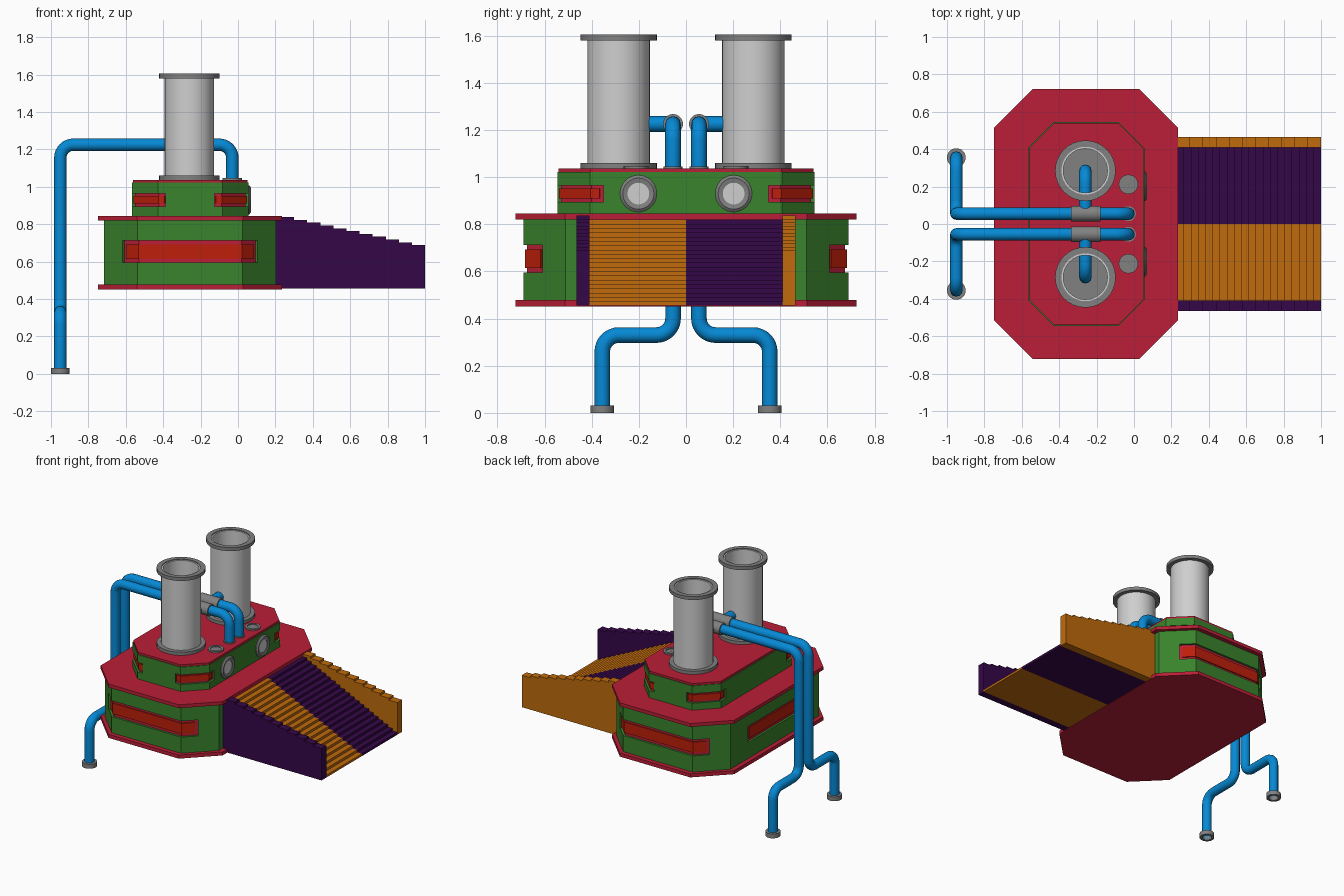
import bpy, bmesh, math
from mathutils import Vector, Matrix

if "Cube" in bpy.data.objects:
    bpy.data.objects.remove(bpy.data.objects["Cube"])


def colour(name, r, g, b):
    m = bpy.data.materials.new(name)
    m.diffuse_color = [(c / 255) ** 2.2 for c in (r, g, b)] + [1]
    m.use_nodes = True
    m.node_tree.nodes["Principled BSDF"].inputs["Base Color"].default_value = m.diffuse_color
    return m


CRIMSON = colour("crimson", 186, 36, 58)
GREEN = colour("green", 60, 130, 48)
RED = colour("orange_red", 188, 36, 18)
BLUE = colour("blue", 14, 136, 212)
GREY = colour("grey", 128, 128, 128)
PALE = colour("pale_grey", 206, 206, 206)
PURPLE = colour("purple", 56, 16, 74)
ORANGE = colour("orange", 190, 106, 20)


def finish(name, bm, mat, smooth=False):
    bmesh.ops.recalc_face_normals(bm, faces=bm.faces)
    me = bpy.data.meshes.new(name)
    bm.to_mesh(me)
    bm.free()
    me.materials.append(mat)
    ob = bpy.data.objects.new(name, me)
    bpy.context.collection.objects.link(ob)
    if smooth:
        bpy.ops.object.select_all(action='DESELECT')
        ob.select_set(True)
        bpy.context.view_layer.objects.active = ob
        bpy.ops.object.shade_smooth_by_angle(angle=math.radians(35))
    return ob


def extrude(name, pts, vec, mat):
    """Closed outline pushed along a vector."""
    bm = bmesh.new()
    f = bm.faces.new([bm.verts.new(p) for p in pts])
    r = bmesh.ops.extrude_face_region(bm, geom=[f])
    bmesh.ops.translate(bm, vec=vec, verts=[v for v in r["geom"] if isinstance(v, bmesh.types.BMVert)])
    return finish(name, bm, mat)


def lathe(name, profile, loc, mat, axis='Z', n=32):
    """Closed (radius, height) profile spun around an axis."""
    bm = bmesh.new()
    rings = [[bm.verts.new((r * math.cos(2 * math.pi * k / n), r * math.sin(2 * math.pi * k / n), z))
              for k in range(n)] for r, z in profile]
    for i, a in enumerate(rings):
        b = rings[(i + 1) % len(rings)]
        for k in range(n):
            bm.faces.new((a[k], a[(k + 1) % n], b[(k + 1) % n], b[k]))
    if axis == 'X':
        bm.transform(Matrix.Rotation(math.pi / 2, 4, 'Y'))
    bm.transform(Matrix.Translation(loc))
    return finish(name, bm, mat, True)


def tube(name, r_in, r_out, z0, z1, loc, mat, axis='Z'):
    return lathe(name, [(r_in, z0), (r_out, z0), (r_out, z1), (r_in, z1)], loc, mat, axis)


def disc(name, r, z0, z1, loc, mat, axis='Z'):
    return tube(name, 0.001, r, z0, z1, loc, mat, axis)


def pipe(name, pts, mat, radius=0.033, bend=0.07):
    """Round pipe through corner points with rounded elbows."""
    pts = [Vector(p) for p in pts]
    path = [pts[0]]
    for a, p, b in zip(pts, pts[1:], pts[2:]):
        u, v = (a - p).normalized() * bend, (b - p).normalized() * bend
        for k in range(9):
            t = math.pi / 2 * k / 8
            path.append(p + u * (1 - math.sin(t)) + v * (1 - math.cos(t)))
    path.append(pts[-1])
    cu = bpy.data.curves.new(name, 'CURVE')
    cu.dimensions = '3D'
    cu.bevel_depth, cu.bevel_resolution = radius, 4
    sp = cu.splines.new('POLY')
    sp.points.add(len(path) - 1)
    for q, p in zip(sp.points, path):
        q.co = (*p, 1)
    cu.materials.append(mat)
    ob = bpy.data.objects.new(name, cu)
    bpy.context.collection.objects.link(ob)
    bpy.ops.object.select_all(action='DESELECT')
    ob.select_set(True)
    bpy.context.view_layer.objects.active = ob
    bpy.ops.object.convert(target='MESH')


CX = -0.256  # centre of the building in x


def octagon(hx, hy, c, d=0.0):
    """Corners of a chamfered rectangle, inset by d; edge 0 faces the front."""
    hx, hy, c = hx - d, hy - d, c - d * 0.586
    a, b = hx - c, hy - c
    return [Vector((CX + x, y)) for x, y in ((-a, -hy), (a, -hy), (hx, -b), (hx, b),
                                             (a, hy), (-a, hy), (-hx, b), (-hx, -b))]


def slab(name, oct_, z0, z1, mat):
    return extrude(name, [(p.x, p.y, z0) for p in oct_], (0, 0, z1 - z0), mat)


def band(name, outer, inner, u0, u1, z0, z1, mat):
    """Part of the wall between perimeter positions u0 and u1 (whole numbers are corners)."""
    us = [u0] + [k for k in range(math.ceil(u0 + 1e-6), math.ceil(u1 - 1e-6))] + [u1]

    def at(ring, u):
        i = math.floor(u)
        p = ring[i % 8].lerp(ring[(i + 1) % 8], u - i)
        return (p.x, p.y, z0)
    pts = [at(outer, u) for u in us] + [at(inner, u) for u in reversed(us)]
    return extrude(name, pts, (0, 0, z1 - z0), mat)


def storey(name, dims, z0, z1, frame, bar, windows):
    outer = octagon(*dims)
    back, mid, deep = (octagon(*dims, d) for d in (0.015, 0.007, 0.02))
    slab(name + "_wall_low", outer, z0, frame[0], GREEN)
    slab(name + "_wall_high", outer, frame[1], z1, GREEN)
    slab(name + "_window_frame", back, frame[0], frame[1], CRIMSON)
    for i, (u0, u1) in enumerate(windows):
        nxt = windows[i + 1][0] if i + 1 < len(windows) else windows[0][0] + 8
        band(name + "_wall_pier", outer, deep, u1, nxt, *frame, GREEN)
        e = 0.025 if u1 - u0 < 1.3 else 0.08
        band(name + "_window_bar", mid, deep, u0 + e, u1 - e, *bar, RED)


# Two octagonal storeys with their rims
storey("lower", (0.46, 0.69, 0.18), 0.475, 0.825, (0.595, 0.712), (0.615, 0.692),
       [(-0.45, 1.45), (3.55, 5.45), (6.2, 6.8)])
storey("upper", (0.311, 0.545, 0.138), 0.84, 1.022, (0.895, 0.965), (0.91, 0.952),
       [(0.88, 2.07), (2.93, 4.12), (4.88, 6.07), (6.93, 8.12)])
rim = octagon(0.492, 0.722, 0.208)
slab("bottom_rim", rim, 0.452, 0.478, CRIMSON)
slab("middle_rim", rim, 0.82, 0.845, CRIMSON)
slab("roof", octagon(0.311, 0.545, 0.138, 0.005), 1.022, 1.037, CRIMSON)

# Wide staircase in two colours, with stepped side walls
X0, X1, ZB = 0.2, 1.0, 0.455


def stairs(name, y0, y1, n, top, bottom, mat):
    start = 0.23
    w = (X1 - start) / n
    pts = [(X1, y0, ZB), (X0, y0, ZB)]
    for k in range(n):
        z = top + (bottom - top) * k / (n - 1)
        pts += [(X0 if k == 0 else start + k * w, y0, z), (start + (k + 1) * w, y0, z)]
    extrude(name, pts, (0, y1 - y0, 0), mat)


stairs("front_steps", -0.41, 0, 20, 0.82, 0.472, ORANGE)
stairs("back_steps", 0, 0.41, 20, 0.82, 0.472, PURPLE)
stairs("front_side_wall", -0.465, -0.41, 11, 0.838, 0.688, PURPLE)
stairs("back_side_wall", 0.41, 0.465, 11, 0.838, 0.688, ORANGE)

for s in (-1, 1):
    # Open chimneys with flanges
    c = (-0.26, s * 0.285, 0)
    tube("chimney", 0.118, 0.132, 1.04, 1.6, c, PALE)
    tube("chimney_top_flange", 0.128, 0.162, 1.58, 1.605, c, GREY)
    disc("chimney_base_flange", 0.162, 1.035, 1.06, c, GREY)
    # Pipe from the roof over the edge down to the ground
    y = s * 0.055
    pipe("long_pipe", [(-0.03, y, 1.03), (-0.03, y, 1.225), (-0.95, y, 1.225), (-0.95, y, 0.33),
                       (-0.95, s * 0.355, 0.33), (-0.95, s * 0.355, 0.005)], BLUE)
    pipe("chimney_pipe", [(-0.26, y, 1.225), (-0.26, s * 0.285, 1.225), (-0.26, s * 0.285, 1.05)], BLUE)
    tube("pipe_sleeve", 0.03, 0.042, -0.078, 0.078, (-0.258, y, 1.225), GREY, 'X')
    tube("pipe_foot", 0.032, 0.05, 0, 0.032, (-0.95, s * 0.355, 0), GREY)
    tube("pipe_collar", 0.03, 0.04, 1.035, 1.045, (-0.03, y, 0), GREY)
    # Roof vent and round window
    v = (-0.03, s * 0.212, 0)
    tube("vent_ring", 0.036, 0.052, 1.03, 1.047, v, GREY)
    disc("vent_lid", 0.037, 1.03, 1.041, v, GREY)
    p = (0.055, s * 0.202, 0.93)
    lathe("porthole_ring", [(0.046, -0.01), (0.078, -0.01), (0.078, 0.005), (0.066, 0.014), (0.046, 0.01)],
          p, GREY, 'X')
    disc("porthole_glass", 0.047, -0.01, 0.006, p, PALE, 'X')
